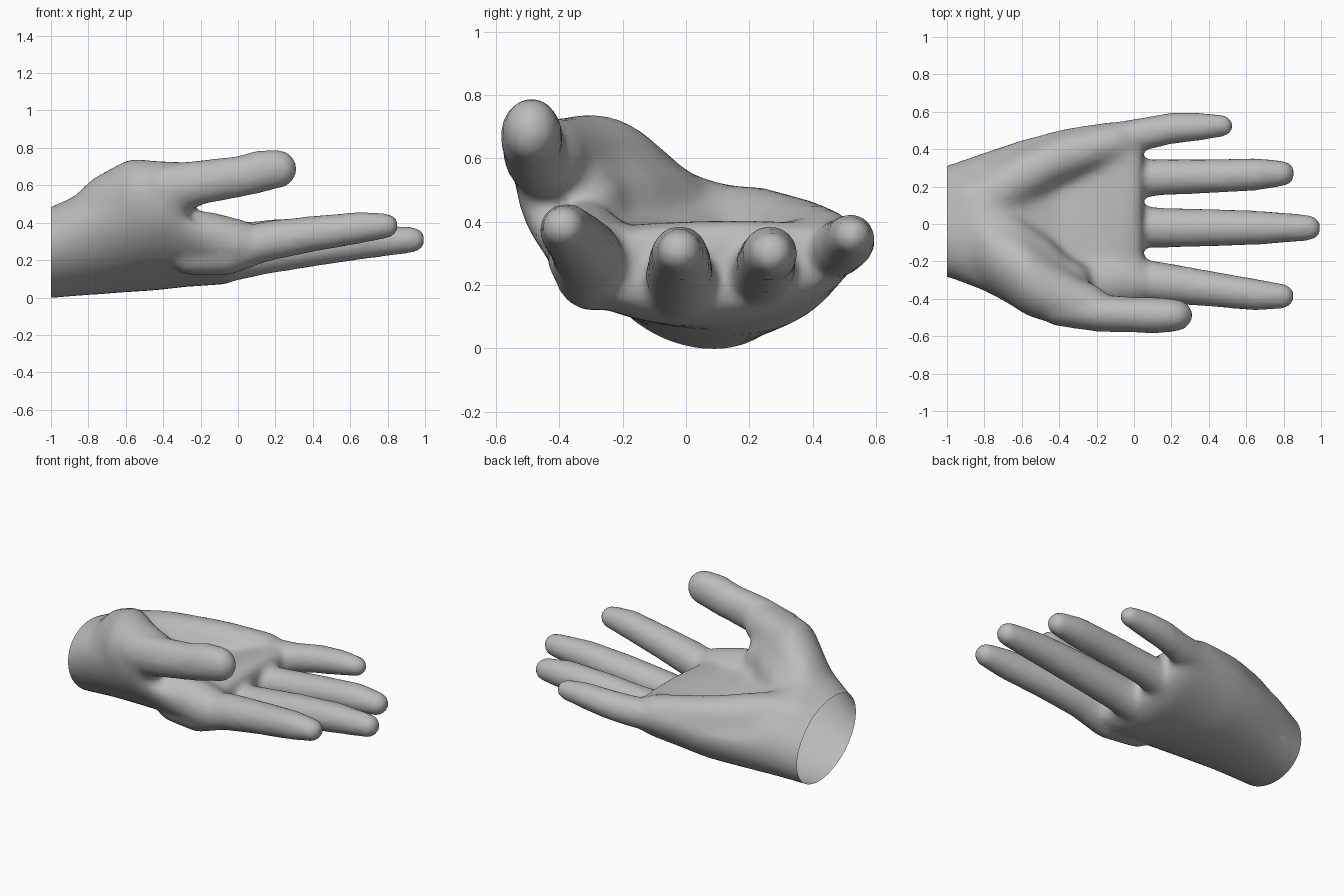
import bpy
import bmesh
from math import cos, sin, tau, radians
from mathutils import Vector

cube = bpy.data.objects.get("Cube")
if cube:
    bpy.data.objects.remove(cube)


def loft(bm, rings):
    """Skin closed rings of equal length and cap both ends."""
    loops = [[bm.verts.new(p) for p in ring] for ring in rings]
    n = len(loops[0])
    for a, b in zip(loops, loops[1:]):
        for i in range(n):
            j = (i + 1) % n
            bm.faces.new((a[i], a[j], b[j], b[i]))
    bm.faces.new(loops[0][::-1])
    bm.faces.new(loops[-1])


def limb(bm, points, flat=1.0, sides=16):
    """Round-ended tube along x through (x, y, z, radius) points."""
    def dome(p, side):
        x, y, z, r = p
        steps = [radians(a) for a in (80, 60, 40, 20)]
        return [(x + side * r * sin(a), y, z, r * cos(a)) for a in steps]
    path = dome(points[0], -1) + list(points) + dome(points[-1], 1)[::-1]
    loft(bm, [[(x, y + r * flat * cos(tau * i / sides), z + r * sin(tau * i / sides))
               for i in range(sides)] for x, y, z, r in path])


def palm_section(x, y0, z0, y1, z1, top, bottom, sides=28):
    """Cross-section between a thumb-side edge and a little-finger-side edge."""
    ring, mid = [], (z0 + z1) / 2
    for i in range(sides):
        a = tau * i / sides
        k = (1 + cos(a)) / 2
        height = top - mid if sin(a) > 0 else mid - bottom
        ring.append((x, y0 + (y1 - y0) * k, z0 + (z1 - z0) * k + height * sin(a)))
    return ring


def fuse(obj, bm, rounds, ratio=1.0):
    """Merge overlapping parts into one softened skin on the object."""
    bmesh.ops.recalc_face_normals(bm, faces=bm.faces)
    old = obj.data
    bm.to_mesh(old)
    bm.free()
    remesh = obj.modifiers.new("fuse", 'REMESH')
    remesh.mode = 'VOXEL'
    remesh.voxel_size = .018
    soften = obj.modifiers.new("soften", 'SMOOTH')
    soften.factor = .5
    soften.iterations = rounds
    obj.modifiers.new("reduce", 'DECIMATE').ratio = ratio
    obj.data = bpy.data.meshes.new_from_object(
        obj.evaluated_get(bpy.context.evaluated_depsgraph_get()))
    obj.modifiers.clear()
    bpy.data.meshes.remove(old)


hand = bpy.data.objects.new("hand", bpy.data.meshes.new("hand"))
bpy.context.collection.objects.link(hand)

# wrist and cupped palm
bm = bmesh.new()
loft(bm, [palm_section(*s) for s in (
    (-1.2, -.25, .26, .27, .15, .38, -.01),
    (-1, -.285, .30, .315, .18, .48, .003),
    (-.8, -.36, .40, .385, .25, .56, .02),
    (-.6, -.47, .49, .455, .29, .46, .04),
    (-.4, -.55, .54, .51, .32, .385, .055),
    (-.2, -.47, .38, .545, .34, .375, .06),
    (-.05, -.44, .31, .56, .34, .41, .07),
    (.05, -.40, .29, .55, .33, .39, .13))])

# thumb mound, its inner slope, heel of the hand and index pad
limb(bm, [(-.93, -.08, .32, .17), (-.78, -.15, .45, .19), (-.58, -.28, .535, .213),
          (-.42, -.37, .565, .17), (-.25, -.44, .6, .13)])
limb(bm, [(-.82, .0, .4, .15), (-.62, -.11, .45, .15), (-.45, -.22, .46, .14),
          (-.34, -.3, .47, .11)])
limb(bm, [(-.85, .1, .35, .17), (-.68, .2, .35, .17), (-.4, .35, .345, .135), (-.1, .44, .34, .105)])
limb(bm, [(-.17, -.32, .34, .13), (0, -.31, .29, .135)])
fuse(hand, bm, 32)

# fingers and thumb
bm = bmesh.new()
bm.from_mesh(hand.data)
limb(bm, [(-.38, -.44, .585, .13), (-.2, -.475, .615, .12), (0, -.485, .645, .112),
          (.1, -.488, .67, .117), (.21, -.488, .687, .105)], flat=.85)
limb(bm, [(-.25, -.27, .23, .11), (-.05, -.295, .24, .122), (.15, -.313, .3, .11),
          (.4, -.345, .34, .097), (.65, -.378, .373, .086), (.79, -.386, .383, .068)])
limb(bm, [(-.25, 0, .185, .11), (-.05, -.01, .195, .115), (.15, -.02, .232, .108),
          (.45, -.02, .272, .1), (.7, -.02, .298, .09), (.93, -.02, .308, .07)])
limb(bm, [(-.25, .21, .21, .11), (-.05, .235, .23, .11), (.15, .25, .255, .097),
          (.4, .255, .282, .092), (.65, .265, .3, .088), (.79, .27, .3, .07)])
limb(bm, [(-.2, .43, .31, .1), (.05, .48, .315, .09), (.2, .512, .335, .085),
          (.35, .52, .35, .076), (.47, .525, .355, .06)])
fuse(hand, bm, 9, ratio=.25)

# open the wrist with a straight cut
bm = bmesh.new()
bm.from_mesh(hand.data)
bmesh.ops.bisect_plane(bm, geom=bm.verts[:] + bm.edges[:] + bm.faces[:],
                       plane_co=Vector((-1, 0, 0)), plane_no=Vector((1, 0, 0)),
                       clear_inner=True)
bm.to_mesh(hand.data)
bm.free()

# plain grey skin
grey = bpy.data.materials.new("light grey")
grey.use_nodes = True
colour = (.5, .5, .5, 1)
grey.diffuse_color = colour
grey.node_tree.nodes["Principled BSDF"].inputs["Base Color"].default_value = colour
hand.data.materials.clear()
hand.data.materials.append(grey)

bpy.ops.object.select_all(action='DESELECT')
hand.select_set(True)
bpy.context.view_layer.objects.active = hand
bpy.ops.object.shade_smooth_by_angle(angle=radians(40))
